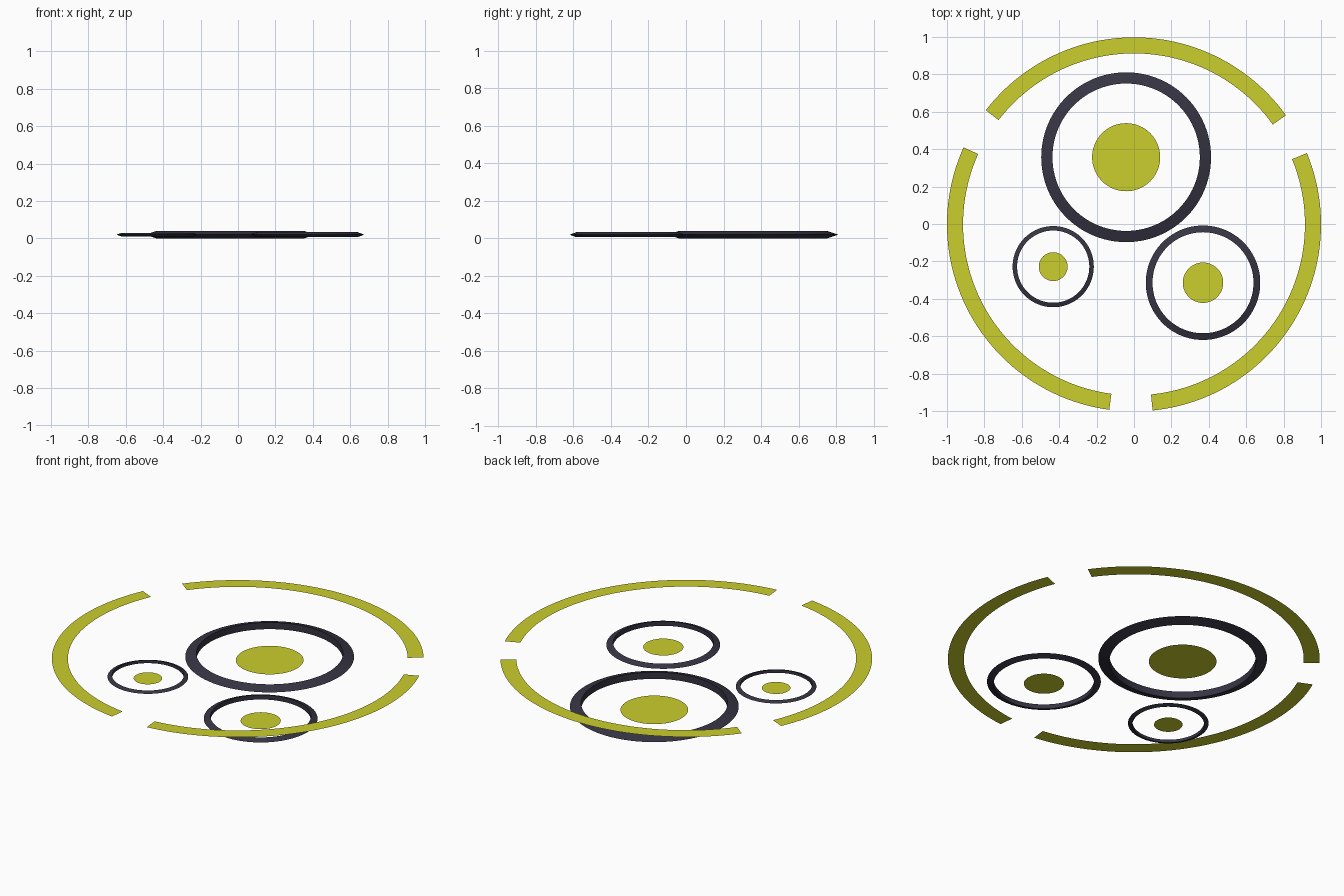
import bpy, bmesh
from math import cos, sin, pi, radians

cube = bpy.data.objects.get("Cube")
if cube:
    bpy.data.objects.remove(cube, do_unlink=True)


def material(name, rgb):
    m = bpy.data.materials.new(name)
    m.use_nodes = True
    color = (*rgb, 1)
    m.diffuse_color = color
    m.node_tree.nodes["Principled BSDF"].inputs["Base Color"].default_value = color
    return m


YELLOW = material("acid yellow", (0.6, 0.62, 0.027))
DARK = material("dark slate", (0.037, 0.035, 0.056))


def finish(name, bm, mat, location, smooth=False):
    mesh = bpy.data.meshes.new(name)
    bm.to_mesh(mesh)
    bm.free()
    mesh.materials.append(mat)
    obj = bpy.data.objects.new(name, mesh)
    obj.location = location
    bpy.context.collection.objects.link(obj)
    if smooth:
        bpy.ops.object.select_all(action="DESELECT")
        obj.select_set(True)
        bpy.context.view_layer.objects.active = obj
        bpy.ops.object.shade_smooth_by_angle(angle=radians(30))


def sweep(bm, profile, start, end, steps, closed_profile):
    """Revolve an (r, z) profile about z between two angles."""
    full = abs(end - start - 2 * pi) < 1e-6
    rows = []
    for i in range(steps if full else steps + 1):
        a = start + (end - start) * i / steps
        rows.append([bm.verts.new((r * cos(a), r * sin(a), z)) for r, z in profile])
    n = len(profile)
    for i in range(steps):
        a, b = rows[i], rows[(i + 1) % len(rows)]
        for j in range(n if closed_profile else n - 1):
            k = (j + 1) % n
            bm.faces.new((a[j], a[k], b[k], b[j]))
    bmesh.ops.recalc_face_normals(bm, faces=bm.faces)


# Rings with a wedge section, each around a flat disc at its lower edge
MID = 0.02
DIALS = [
    ("large", -0.042, 0.357, 0.454, 0.394, 0.04, 0.182),
    ("medium", 0.369, -0.314, 0.306, 0.27, 0.027, 0.108),
    ("small", -0.432, -0.228, 0.217, 0.193, 0.018, 0.077),
]
for size, x, y, outer, inner, height, disc in DIALS:
    bm = bmesh.new()
    wedge = [(outer, 0), (inner, height / 2), (inner, -height / 2)]
    sweep(bm, wedge, 0, 2 * pi, 96, True)
    finish(size + "_ring", bm, DARK, (x, y, MID), smooth=True)

    bm = bmesh.new()
    bmesh.ops.create_circle(bm, cap_ends=True, segments=64, radius=disc)
    bmesh.ops.recalc_face_normals(bm, faces=bm.faces)
    for f in bm.faces:
        if f.normal.z < 0:
            f.normal_flip()
    finish(size + "_disc", bm, YELLOW, (x, y, MID - height / 2))

# Three flat arc bands floating above the rings
for i, name in enumerate(("back_arc", "right_arc", "left_arc")):
    start = radians(35.7 + 120 * i)
    bm = bmesh.new()
    sweep(bm, [(0.914, 0), (1, 0)], start, start + radians(106.7), 48, False)
    for f in bm.faces:
        f.normal_update()
        if f.normal.z < 0:
            f.normal_flip()
    finish(name, bm, YELLOW, (0, -0.002, 0.157))
